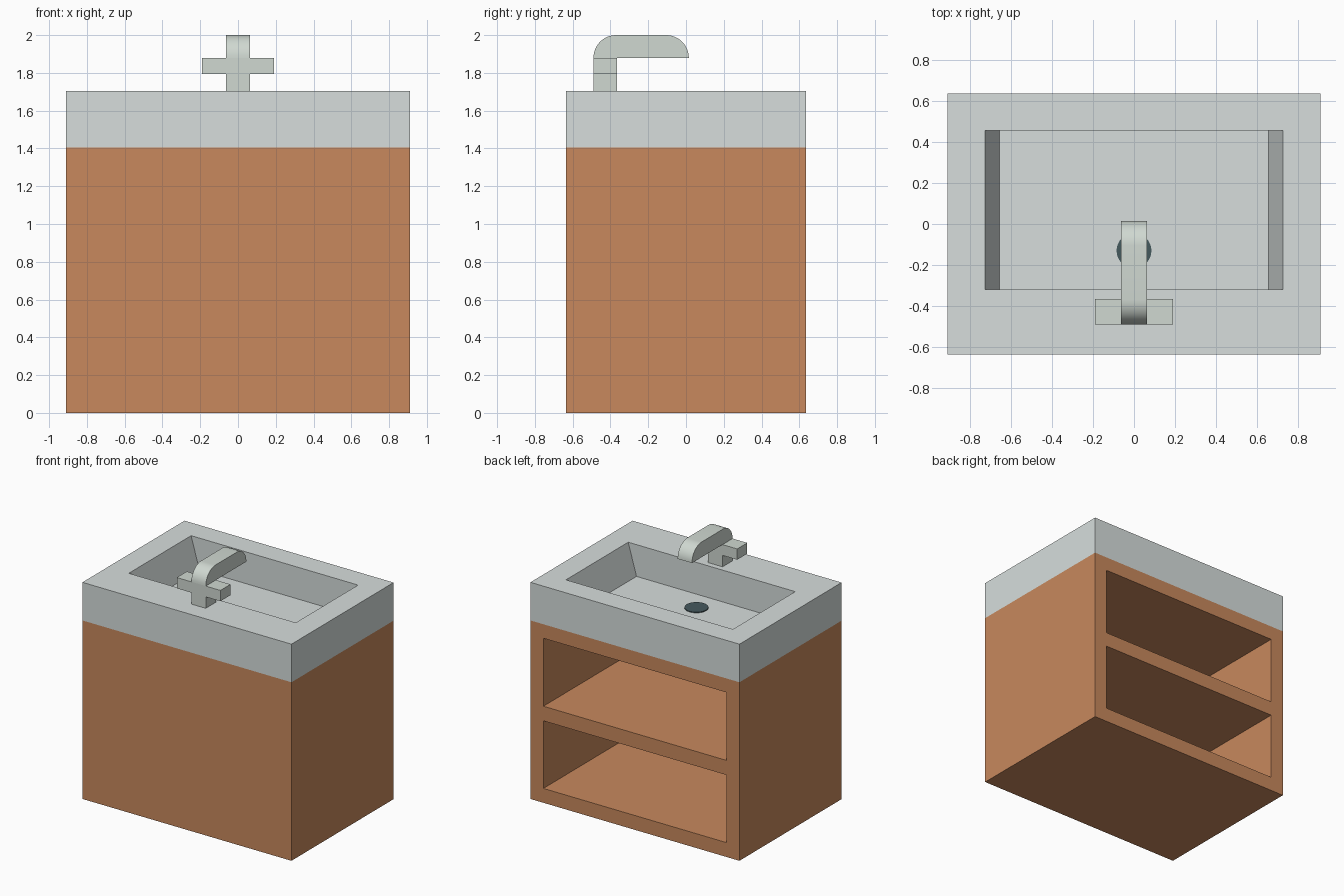
import bpy
import bmesh
from math import sin, cos, radians

if "Cube" in bpy.data.objects:
    bpy.data.objects.remove(bpy.data.objects["Cube"])


def material(name, rgb):
    mat = bpy.data.materials.new(name)
    mat.diffuse_color = (*rgb, 1)
    mat.use_nodes = True
    mat.node_tree.nodes["Principled BSDF"].inputs["Base Color"].default_value = mat.diffuse_color
    return mat


WOOD = material("warm_wood", (0.58, 0.25, 0.11))
STONE = material("pale_stone", (0.68, 0.73, 0.72))
METAL = material("pale_metal", (0.63, 0.69, 0.64))
DARK = material("dark_drain", (0.06, 0.10, 0.11))


def prism(name, points, depth_axis, lo, hi, mat):
    """Extrude a 2D profile along x, or along y, between lo and hi."""
    def place(a, b, d):
        return (d, a, b) if depth_axis == 'X' else (a, d, b)
    bm = bmesh.new()
    near = bm.faces.new([bm.verts.new(place(a, b, lo)) for a, b in points])
    far = bmesh.ops.extrude_face_region(bm, geom=[near])["geom"]
    shift = place(0, 0, hi - lo)
    bmesh.ops.translate(bm, vec=shift, verts=[g for g in far if isinstance(g, bmesh.types.BMVert)])
    bmesh.ops.recalc_face_normals(bm, faces=bm.faces)
    mesh = bpy.data.meshes.new(name)
    bm.to_mesh(mesh)
    bm.free()
    obj = bpy.data.objects.new(name, mesh)
    bpy.context.collection.objects.link(obj)
    mesh.materials.append(mat)
    return obj


def rect(half_w, z0, z1):
    return [(-half_w, z0), (half_w, z0), (half_w, z1), (-half_w, z1)]


def carve(target, cutter):
    mod = target.modifiers.new(cutter.name, 'BOOLEAN')
    mod.operation = 'DIFFERENCE'
    mod.solver = 'EXACT'
    mod.object = cutter
    cutter.hide_render = True
    cutter.display_type = 'WIRE'


# Cabinet with two shelf openings in the back
cabinet = prism("cabinet", rect(0.91, 0, 1.405), 'Y', -0.635, 0.635, WOOD)
for name, z0, z1 in (("lower_shelf_cutter", 0.113, 0.645), ("upper_shelf_cutter", 0.76, 1.295)):
    carve(cabinet, prism(name, rect(0.797, z0, z1), 'Y', -0.52, 0.75, WOOD))

# Counter with a basin whose two ends slope inward
counter = prism("counter", rect(0.91, 1.405, 1.705), 'Y', -0.635, 0.635, STONE)
FLOOR, RISE = 1.455, 0.30
top_half = 0.655 + 0.072 * RISE / 0.25
basin = [(-0.655, FLOOR), (0.655, FLOOR), (top_half, FLOOR + RISE), (-top_half, FLOOR + RISE)]
carve(counter, prism("basin_cutter", basin, 'Y', -0.32, 0.455, STONE))

# Drain disc
bpy.ops.mesh.primitive_cylinder_add(vertices=32, radius=0.085, depth=0.012, location=(0, -0.13, FLOOR))
drain = bpy.context.object
drain.name = "drain"
drain.data.materials.append(DARK)
bpy.ops.object.shade_smooth_by_angle(angle=radians(30))

# Tap stem with cross handle
half = [(0.0625, 1.705), (0.0625, 1.795), (0.19, 1.795), (0.19, 1.88)]
cross = half + [(-x, z) for x, z in reversed(half)]
prism("tap_stem_and_handle", cross, 'Y', -0.49, -0.365, METAL)

# Spout: flat underside, rounded upper corners
R = 0.12
arc = [radians(90 * i / 12) for i in range(13)]
profile = [(0.015 - R + R * cos(a), 1.88 + R * sin(a)) for a in arc]
profile += [(-0.49 + R - R * sin(a), 1.88 + R * cos(a)) for a in arc]
spout = prism("tap_spout", profile, 'X', -0.0625, 0.0625, METAL)
bpy.ops.object.select_all(action='DESELECT')
spout.select_set(True)
bpy.context.view_layer.objects.active = spout
bpy.ops.object.shade_smooth_by_angle(angle=radians(30))
